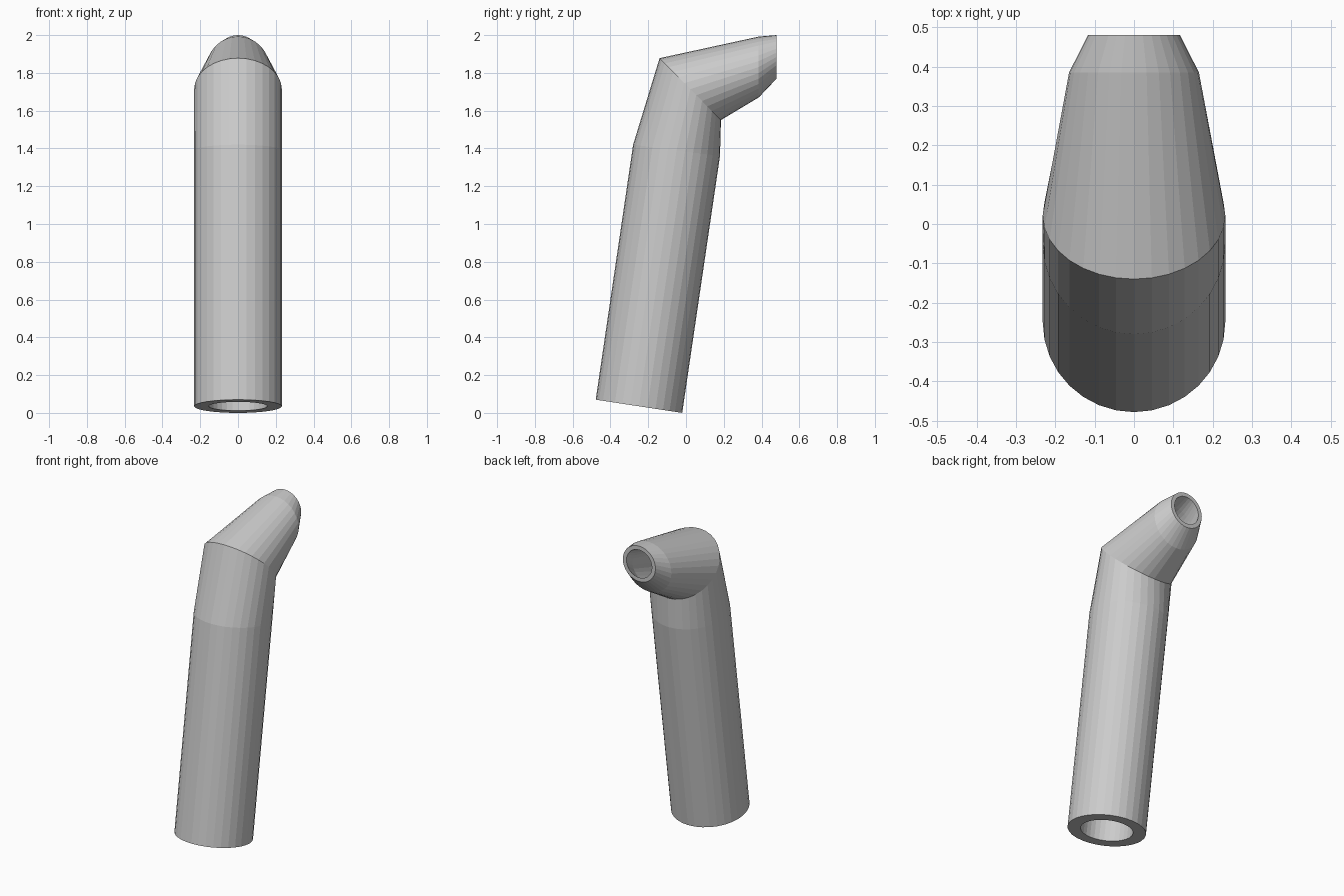
import bpy, bmesh, math
from mathutils import Vector

if "Cube" in bpy.data.objects:
    bpy.data.objects.remove(bpy.data.objects["Cube"])

SIDES = 32
# Each ring: front point (y, z), back point (y, z), half width in x, bore scale
RINGS = [
    ((-0.478, 0.07), (-0.02, 0.0), 0.232, 0.667),   # bottom opening
    ((-0.28, 1.42), (0.18, 1.36), 0.232, 0.667),    # slight bend
    ((-0.14, 1.878), (0.185, 1.55), 0.232, 0.667),  # mitred elbow
    ((0.385, 1.992), (0.385, 1.67), 0.165, 0.70),   # start of nozzle tip
    ((0.48, 2.0), (0.48, 1.77), 0.117, 0.78),       # tip opening
]


def add_ring(bm, front, back, half_width, scale):
    a, b = Vector((0, *front)), Vector((0, *back))
    mid, arm = (a + b) / 2, (a - b) / 2
    side = Vector((half_width, 0, 0))
    verts = []
    for i in range(SIDES):
        t = 2 * math.pi * i / SIDES
        verts.append(bm.verts.new(mid + (side * math.cos(t) + arm * math.sin(t)) * scale))
    return verts


# Closed wall loop: up the outside, back down through the bore
bm = bmesh.new()
loops = [add_ring(bm, f, b, w, 1.0) for f, b, w, s in RINGS]
loops += [add_ring(bm, f, b, w, s) for f, b, w, s in reversed(RINGS)]
for k, lower in enumerate(loops):
    upper = loops[(k + 1) % len(loops)]
    for i in range(SIDES):
        j = (i + 1) % SIDES
        bm.faces.new((lower[i], lower[j], upper[j], upper[i]))
bmesh.ops.recalc_face_normals(bm, faces=bm.faces[:])

mesh = bpy.data.meshes.new("bent_pipe")
bm.to_mesh(mesh)
bm.free()
pipe = bpy.data.objects.new("bent_pipe", mesh)
bpy.context.collection.objects.link(pipe)
